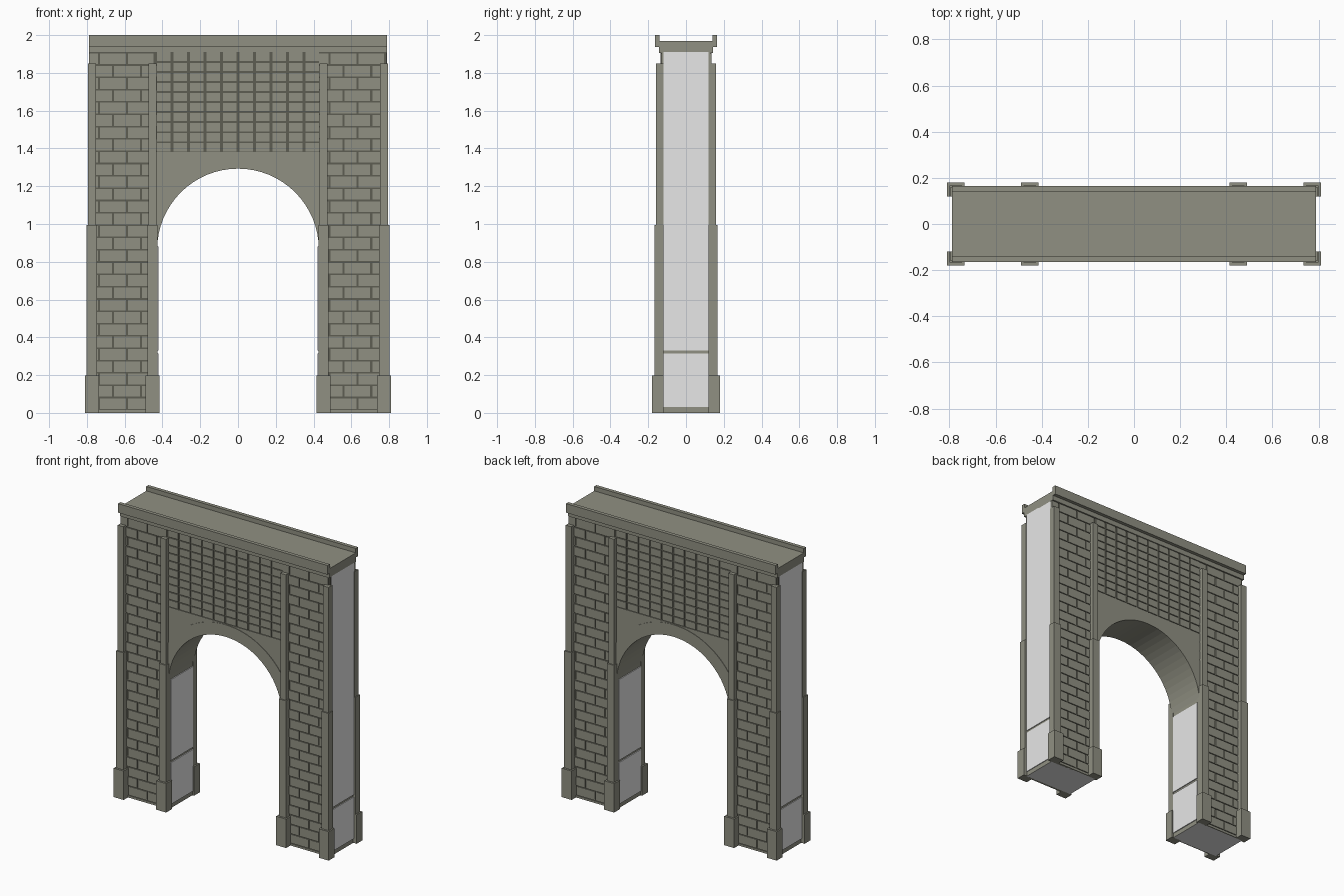
import bpy, bmesh, math

if "Cube" in bpy.data.objects:
    bpy.data.objects.remove(bpy.data.objects["Cube"])


def material(name, rgb):
    m = bpy.data.materials.new(name)
    m.diffuse_color = (*rgb, 1)
    m.use_nodes = True
    m.node_tree.nodes["Principled BSDF"].inputs["Base Color"].default_value = m.diffuse_color
    return m


STONE = material("olive stone", (0.28, 0.28, 0.225))
JOINT = material("dark joint", (0.11, 0.11, 0.085))
PANEL = material("pale grey", (0.8, 0.8, 0.8))

ARCH_Z, ARCH_R, RING_R = 0.865, 0.428, 0.51
HALF, WALL_TOP, PANEL_Z = 0.79, 1.91, 1.38


def finish(name, bm, *mats):
    bmesh.ops.recalc_face_normals(bm, faces=bm.faces)
    me = bpy.data.meshes.new(name)
    bm.to_mesh(me)
    bm.free()
    for m in mats:
        me.materials.append(m)
    ob = bpy.data.objects.new(name, me)
    bpy.context.collection.objects.link(ob)
    return ob


def add_box(bm, x0, x1, y0, y1, z0, z1):
    v = [bm.verts.new((x, y, z)) for x in (x0, x1) for y in (y0, y1) for z in (z0, z1)]
    for f in ((0, 1, 3, 2), (4, 6, 7, 5), (0, 4, 5, 1), (2, 3, 7, 6), (0, 2, 6, 4), (1, 5, 7, 3)):
        bm.faces.new([v[i] for i in f])


def boxes(name, mat, items):
    bm = bmesh.new()
    for b in items:
        add_box(bm, *b)
    return finish(name, bm, mat)


def prism(name, pts, y0, y1, *mats):
    bm = bmesh.new()
    a = [bm.verts.new((x, y0, z)) for x, z in pts]
    b = [bm.verts.new((x, y1, z)) for x, z in pts]
    bm.faces.new(a)
    bm.faces.new(b[::-1])
    for i in range(len(pts)):
        j = (i + 1) % len(pts)
        bm.faces.new((a[i], a[j], b[j], b[i]))
    return finish(name, bm, *mats)


def arc(r, a0, a1, n=32):
    return [(r * math.cos(a0 + (a1 - a0) * i / n), ARCH_Z + r * math.sin(a0 + (a1 - a0) * i / n))
            for i in range(n + 1)]


def both_faces(ob):
    """Copy a front part to the back by a half turn."""
    back = ob.copy()
    back.name = ob.name + "_back"
    back.rotation_euler.z = math.pi
    bpy.context.collection.objects.link(back)


# Arched core, with pale undersides on the legs
core = prism("core", [(-0.785, 0), (-0.785, WALL_TOP), (0.785, WALL_TOP), (0.785, 0), (ARCH_R, 0)]
             + arc(ARCH_R, 0, math.pi) + [(-ARCH_R, 0)], -0.128, 0.128, STONE, PANEL)
for p in core.data.polygons:
    if p.center.z < 0.001:
        p.material_index = 1

# Pale side panels outside and inside the legs, split by a narrow band
side = []
for s in (-1, 1):
    for xa, xb, top in ((0.784, HALF, WALL_TOP), (0.422, 0.429, 0.88)):
        for z0, z1 in ((0.03, 0.314), (0.329, top)):
            side.append((min(s * xa, s * xb), max(s * xa, s * xb), -0.12, 0.12, z0, z1))
boxes("side_panels", PANEL, side)

# Joint backing behind the masonry
both_faces(boxes("joint_backing", JOINT, [
    (-0.786, -0.43, -0.129, -0.127, 0.01, WALL_TOP),
    (0.43, 0.786, -0.129, -0.127, 0.01, WALL_TOP),
    (-0.43, 0.43, -0.129, -0.127, PANEL_Z, WALL_TOP)]))

# Running-bond bricks on the legs
bricks = []
ROW, GAP, LEN = 0.0652, 0.0055, 0.147
for cx in (-0.61, 0.61):
    lo, hi = cx - 0.18, cx + 0.18
    bricks.append((lo, hi, -0.135, -0.12, 0, 0.014))
    for r in range(29):
        z0 = 0.015 + r * ROW
        x = cx - 0.272 + (LEN / 2 if r % 2 else 0)
        while x < hi:
            a, b = max(x + GAP, lo), min(x + LEN - GAP, hi)
            if b - a > 0.01:
                bricks.append((a, b, -0.135, -0.12, z0 + GAP, z0 + ROW - 0.003))
            x += LEN
both_faces(boxes("leg_bricks", STONE, bricks))

# Square-jointed blocks above the arch
blocks = []
PX, PZ = 0.0873, (WALL_TOP - PANEL_Z) / 10
for c in range(-5, 5):
    for r in range(10):
        z0 = PANEL_Z + r * PZ
        blocks.append((max(c * PX + 0.007, -0.43), min((c + 1) * PX - 0.007, 0.43),
                       -0.135, -0.12, z0 + 0.005, z0 + PZ - 0.004))
both_faces(boxes("attic_blocks", STONE, blocks))

# Spandrel wall and raised arch ring
both_faces(prism("spandrel", [(-0.44, ARCH_Z), (-0.44, PANEL_Z), (0.44, PANEL_Z), (0.44, ARCH_Z)]
                 + arc(ARCH_R, 0, math.pi), -0.134, -0.12, STONE))
edge = math.acos(0.435 / RING_R)
both_faces(prism("arch_ring", arc(ARCH_R, 0, math.pi)
                 + [(-0.435, ARCH_Z)] + arc(RING_R, math.pi - edge, edge) + [(0.435, ARCH_Z)],
                 -0.137, -0.12, STONE))

# Stepped pilasters: plinth, lower shaft, upper shaft
for name, grow, depth, z0, z1 in (("plinths", 0.0375, 0.181, 0, 0.197),
                                  ("lower_shafts", 0.0275, 0.168, 0.197, 0.995),
                                  ("upper_shafts", 0.0215, 0.16, 0.995, 1.85)):
    both_faces(boxes(name, STONE, [(x - grow, x + grow, -depth, -0.12, z0, z1)
                                   for x in (-0.7735, -0.4525, 0.4525, 0.7735)]))

# Cornice courses and edge parapets
boxes("cornice", STONE, [(-HALF, HALF, -0.142, 0.142, 1.905, 1.938),
                         (-HALF, HALF, -0.165, 0.165, 1.938, 1.97)])
both_faces(boxes("parapet", STONE, [(-HALF, HALF, -0.165, -0.14, 1.97, 2.0)]))
